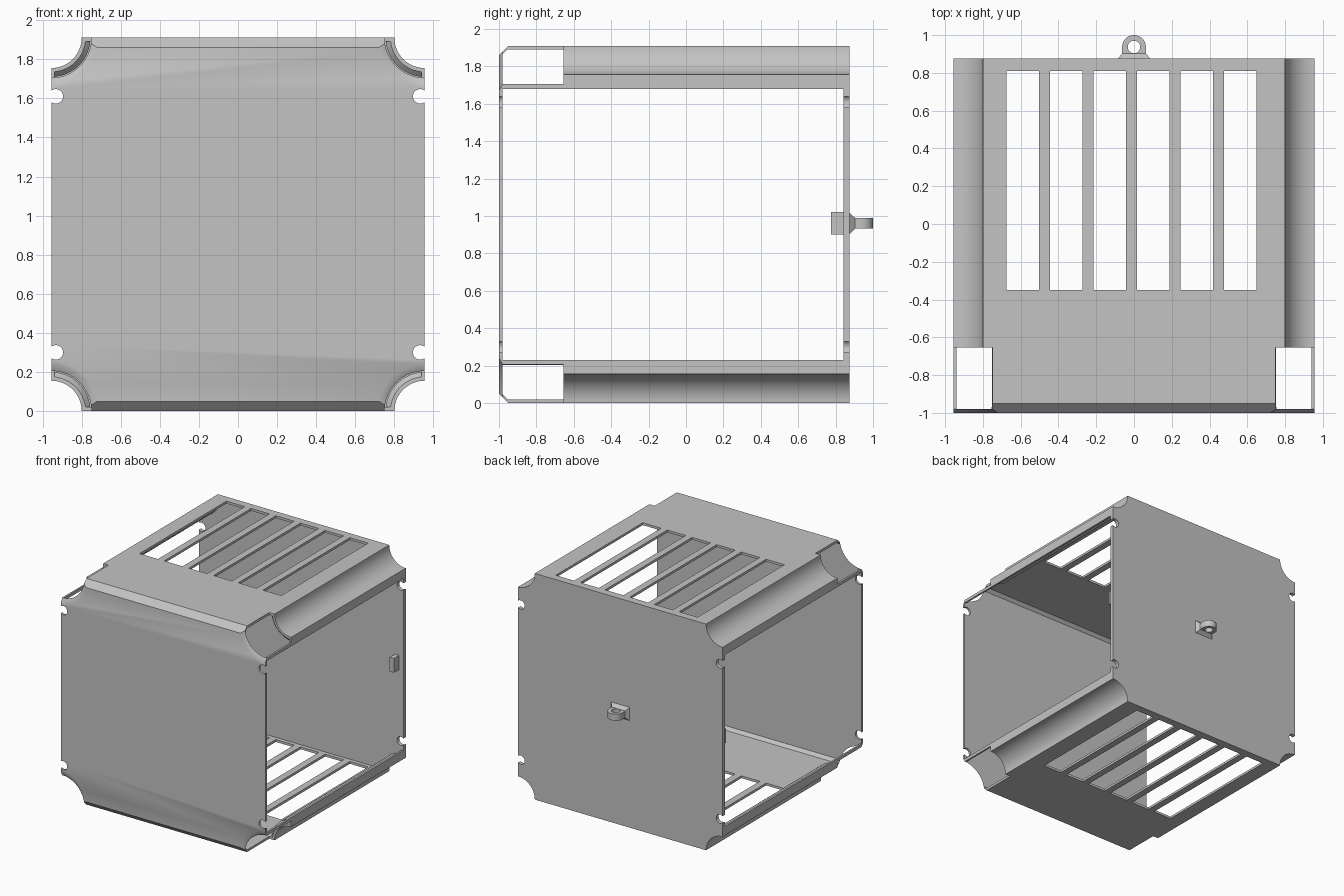
import bpy, bmesh, math

if "Cube" in bpy.data.objects:
    bpy.data.objects.remove(bpy.data.objects["Cube"])

HALF, H, MID = 0.955, 1.91, 0.955      # half width, height, middle height
BACK = 0.875
SEG = 16

grey = bpy.data.materials.new("plain grey")
grey.use_nodes = True
grey.diffuse_color = (0.55, 0.55, 0.55, 1)
grey.node_tree.nodes["Principled BSDF"].inputs["Base Color"].default_value = (0.55, 0.55, 0.55, 1)
parts = []


def loft(name, loops, closed=False, part=True):
    """Join loops of equal length with quads; cap the ends or close the ring."""
    bm = bmesh.new()
    rings = [[bm.verts.new(p) for p in loop] for loop in loops]
    n = len(rings[0])
    pairs = list(zip(rings, rings[1:])) + ([(rings[-1], rings[0])] if closed else [])
    for a, b in pairs:
        for i in range(n):
            j = (i + 1) % n
            bm.faces.new((a[i], a[j], b[j], b[i]))
    if not closed:
        bm.faces.new(rings[0])
        bm.faces.new(rings[-1])
    bmesh.ops.recalc_face_normals(bm, faces=bm.faces)
    mesh = bpy.data.meshes.new(name)
    bm.to_mesh(mesh)
    bm.free()
    ob = bpy.data.objects.new(name, mesh)
    bpy.context.collection.objects.link(ob)
    if part:
        mesh.materials.append(grey)
        parts.append(ob)
    else:
        ob.hide_render = True
    return ob


def box(name, x0, x1, y0, y1, z0, z1, part=True):
    loops = [[(x0, y, z0), (x1, y, z0), (x1, y, z1), (x0, y, z1)] for y in (y0, y1)]
    return loft(name, loops, part=part)


def rod(name, x, z, r, y0, y1, n=48):
    ring = [(x + r * math.cos(math.tau * i / n), z + r * math.sin(math.tau * i / n)) for i in range(n)]
    return loft(name, [[(a, y, b) for a, b in ring] for y in (y0, y1)], part=False)


def cut(ob, cutters):
    """Subtract every cutter, bake the result and remove the cutters."""
    for c in cutters:
        mod = ob.modifiers.new("cut", "BOOLEAN")
        mod.operation, mod.solver, mod.object = "DIFFERENCE", "EXACT", c
    dg = bpy.context.evaluated_depsgraph_get()
    mesh = bpy.data.meshes.new_from_object(ob.evaluated_get(dg))
    ob.modifiers.clear()
    ob.data = mesh
    for c in cutters:
        bpy.data.objects.remove(c)


CORNERS = [(sx, sz) for sx in (1, -1) for sz in (1, -1)]


def corner_rods(r, y0, y1):
    return [rod("corner_cutter", sx * HALF, MID + sz * MID, r, y0, y1, 64) for sx, sz in CORNERS]


def panel_loop(y, r, inset):
    """Square outline with scooped corners, top and bottom edges moved in."""
    start = math.asin(inset / r)
    quarter = []
    for i in range(SEG + 1):
        a = start + (math.pi / 2 - start) * i / SEG
        quarter.append((HALF - r * math.cos(a), MID - r * math.sin(a)))
    loop = []
    for sx, sz in ((1, 1), (1, -1), (-1, -1), (-1, 1)):
        pts = quarter if sx * sz > 0 else quarter[::-1]
        loop += [(sx * x, y, MID + sz * z) for x, z in pts]
    return loop


def notches(y0, y1):
    return [rod("notch_cutter", sx * 0.932, MID + sz * 0.655, 0.037, y0, y1) for sx, sz in CORNERS]


# Front and back panels with scooped corners and edge notches
front = loft("front_panel", [panel_loop(-1, 0.24, 0.05), panel_loop(-0.98, 0.205, 0.03)])
cut(front, notches(-1.1, -0.9))
back = loft("back_panel", [panel_loop(0.843, 0.155, 0), panel_loop(BACK, 0.155, 0)])
cut(back, notches(0.8, 0.95))

# Top and bottom walls with a chamfered front edge and vent slots
wall = [(-0.98, 0.925), (-0.95, MID), (0.843, MID), (0.843, 0.935), (-0.955, 0.935), (-0.98, 0.91)]
for name, s in (("top_wall", 1), ("bottom_wall", -1)):
    ob = loft(name, [[(x, y, MID + s * z) for y, z in wall] for x in (-0.8, 0.8)])
    slots = []
    for i in range(6):
        x = -0.675 + 0.2305 * i
        slots.append(box("slot_cutter", x, x + 0.172, -0.35, 0.81, -0.1, 2.1, part=False))
    cut(ob, slots + corner_rods(0.205, -1.1, -0.655))

for sx, sz in CORNERS:
    side = ("left" if sx > 0 else "right") + ("_top" if sz > 0 else "_bottom")

    # Scooped corner channel, bevelled on its inner front edge
    def arc_loop(y, r0, r1):
        angles = [math.pi / 2 * i / SEG for i in range(SEG + 1)]
        pts = [(r0, a) for a in angles] + [(r1, a) for a in reversed(angles)]
        return [(sx * (HALF - r * math.cos(a)), y, MID + sz * (MID - r * math.sin(a))) for r, a in pts]
    loft(side + "_channel", [arc_loop(-0.655, 0.155, 0.175), arc_loop(-0.63, 0.155, 0.2),
                             arc_loop(0.843, 0.155, 0.2)])

    # Narrow side lip below each channel
    xs = sorted((sx * 0.94, sx * HALF))
    zs = sorted((MID + sz * 0.725, MID + sz * 0.8))
    lip = box(side + "_lip", *xs, -0.98, 0.843, *zs)
    cut(lip, corner_rods(0.205, -1.1, -0.655))

# Small catch blocks inside the back panel
for name, x in (("left_catch", 0.895), ("right_catch", -0.895)):
    box(name, x - 0.02, x + 0.02, 0.775, 0.85, 0.9, 1.02)

# Hanging eyelet on the back: tapered foot and pierced tongue
loft("eyelet_foot", [[(a * w, y, 0.96 + b * h) for a, b in ((-1, -1), (1, -1), (1, 1), (-1, 1))]
                     for y, w, h in ((BACK - 0.005, 0.09, 0.06), (0.903, 0.063, 0.03))])
N = 32
outer, inner = [], []
for i in range(N):
    a = math.tau * i / N
    c, s = math.cos(a), math.sin(a)
    outer.append((0.063 * c, 0.937 + 0.063 * s) if s >= 0 else
                 (0.063 * max(-1, min(1, c * 1.42)), 0.937 - 0.037 * min(1, -s * 1.42)))
    inner.append((0.033 * c, 0.937 + 0.033 * s))
loft("eyelet_ring", [[(x, y, z) for x, y in ring] for ring, z in
                     ((outer, 0.932), (outer, 0.988), (inner, 0.988), (inner, 0.932))], closed=True)

# Smooth the curves and keep the edges sharp
bpy.ops.object.select_all(action="DESELECT")
for ob in parts:
    ob.select_set(True)
bpy.context.view_layer.objects.active = parts[0]
bpy.ops.object.shade_smooth_by_angle(angle=math.radians(30))
